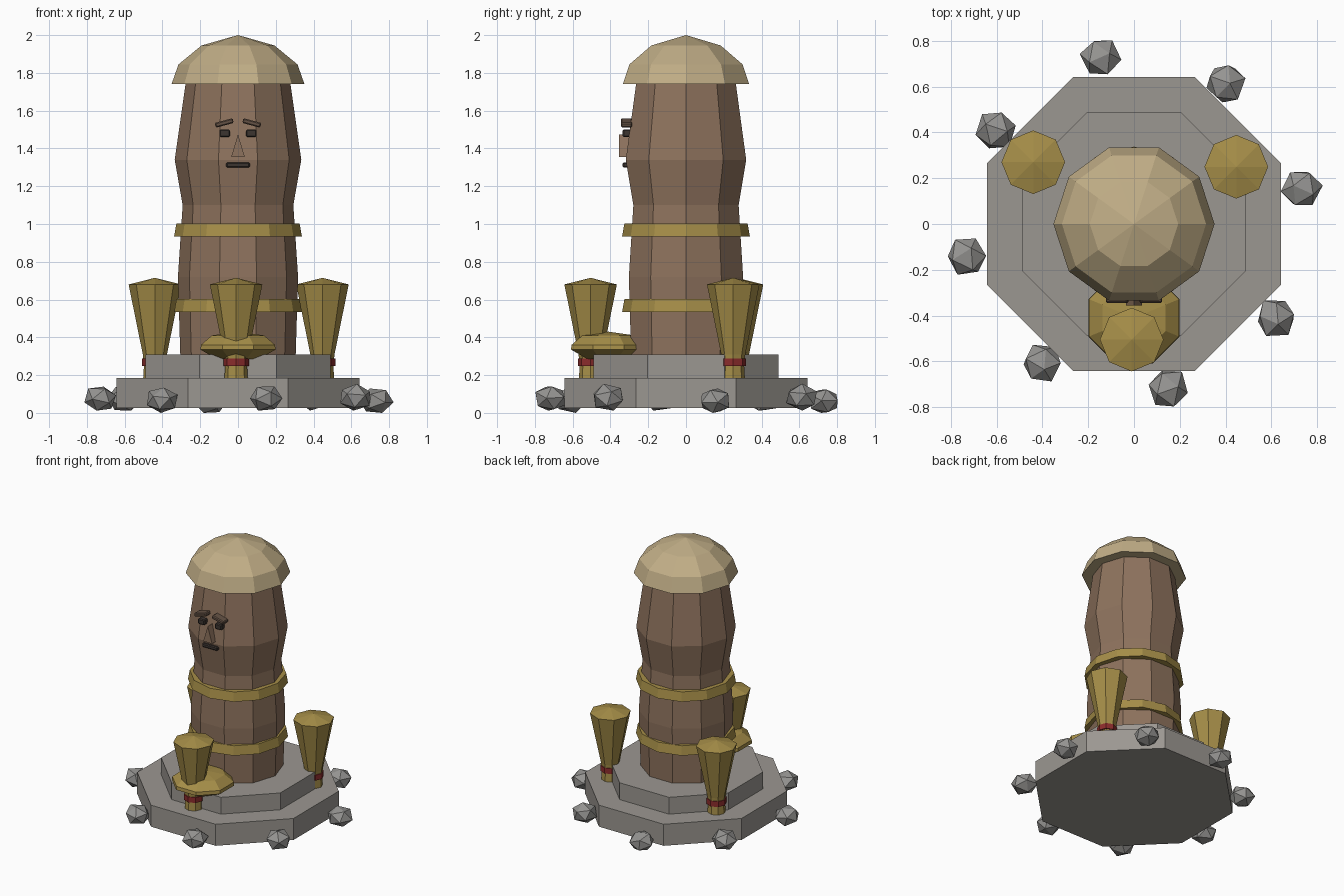
import bpy, bmesh, random
from math import sin, cos, pi, radians
from mathutils import Vector, Euler

if "Cube" in bpy.data.objects:
    bpy.data.objects.remove(bpy.data.objects["Cube"])

random.seed(4)


def material(name, r, g, b):
    m = bpy.data.materials.new(name)
    m.diffuse_color = (r, g, b, 1)
    m.use_nodes = True
    m.node_tree.nodes["Principled BSDF"].inputs["Base Color"].default_value = m.diffuse_color
    return m


WOOD = material("wood", 0.27, 0.17, 0.11)
BROW = material("brow_wood", 0.13, 0.085, 0.06)
DARK = material("dark", 0.045, 0.035, 0.03)
THATCH = material("thatch", 0.53, 0.42, 0.24)
GOLD = material("gold", 0.38, 0.27, 0.065)
RED = material("red", 0.26, 0.025, 0.025)
STONE = material("stone", 0.33, 0.31, 0.285)
ROCK = material("rock", 0.30, 0.295, 0.285)


def finish(name, bm, mat, loc=(0, 0, 0), rot=(0, 0, 0)):
    bmesh.ops.recalc_face_normals(bm, faces=bm.faces)
    me = bpy.data.meshes.new(name)
    bm.to_mesh(me)
    bm.free()
    me.materials.append(mat)
    ob = bpy.data.objects.new(name, me)
    ob.location, ob.rotation_euler = loc, rot
    bpy.context.collection.objects.link(ob)
    return ob


def lathe(name, profile, sides, mat, loc=(0, 0, 0), turn=0.0):
    """Faceted turned solid from (radius, z) points; radius 0 makes a tip."""
    bm = bmesh.new()
    rings = []
    for r, z in profile:
        n = 1 if r == 0 else sides
        rings.append([bm.verts.new((r * cos(turn + 2 * pi * i / sides),
                                    r * sin(turn + 2 * pi * i / sides), z)) for i in range(n)])
    for a, b in zip(rings, rings[1:]):
        for i in range(sides):
            j = (i + 1) % sides
            if len(b) == 1:
                bm.faces.new((a[i], a[j], b[0]))
            else:
                bm.faces.new((a[i], a[j], b[j], b[i]))
    for ring in (rings[0], rings[-1]):
        if len(ring) > 1:
            bm.faces.new(ring)
    return finish(name, bm, mat, loc)


def block(name, size, loc, mat, tilt=0.0, bevel=0.006):
    bm = bmesh.new()
    bmesh.ops.create_cube(bm, size=1)
    bmesh.ops.scale(bm, vec=size, verts=bm.verts)
    bmesh.ops.bevel(bm, geom=bm.edges[:], offset=bevel, segments=1, affect='EDGES')
    return finish(name, bm, mat, loc, (0, tilt, 0))


# Stepped octagonal plinth
lathe("lower_step", [(0.695, 0.025), (0.695, 0.185)], 8, STONE, turn=pi / 8)
lathe("upper_step", [(0.53, 0.18), (0.53, 0.31)], 8, STONE, turn=pi / 8)

# Carved post, cap and bands
lathe("post", [(0.305, 0.29), (0.318, 0.72), (0.293, 1.10), (0.335, 1.34), (0.275, 1.76)], 10, WOOD)
lathe("cap", [(0.352, 1.74), (0.315, 1.845), (0.193, 1.945), (0, 2.0)], 10, THATCH)
for name, z in (("upper_band", 0.935), ("lower_band", 0.535)):
    lathe(name, [(0.338, z), (0.326, z + 0.068)], 12, GOLD)

# Face
for side, s in (("left", -1), ("right", 1)):
    block(side + "_eye", (0.055, 0.05, 0.04), (s * 0.07, -0.31, 1.48), DARK)
    block(side + "_brow", (0.098, 0.06, 0.026), (s * 0.073, -0.315, 1.535), BROW, s * radians(15))
block("mouth", (0.125, 0.05, 0.028), (0, -0.31, 1.312), DARK)
bm = bmesh.new()
tri = [(-0.036, 1.355), (0.036, 1.355), (0, 1.475)]
front = bm.faces.new([bm.verts.new((x, -0.356, z)) for x, z in tri])
out = bmesh.ops.extrude_face_region(bm, geom=[front], use_keep_orig=True)
bmesh.ops.translate(bm, vec=(0, 0.07, 0), verts=[v for v in out["geom"] if isinstance(v, bmesh.types.BMVert)])
finish("nose", bm, WOOD)

# Torches with red bindings
for i, (x, y) in enumerate([(-0.01, -0.505), (-0.44, 0.27), (0.447, 0.25)]):
    lathe(f"torch_{i}", [(0.062, 0.18), (0.058, 0.25), (0.064, 0.31), (0.139, 0.68), (0, 0.715)],
          8, GOLD, (x, y, 0))
    lathe(f"torch_binding_{i}", [(0.068, 0.248), (0.068, 0.288)], 8, RED, (x, y, 0))

# Offering bowl
lathe("offering_bowl", [(0.12, 0.285), (0.215, 0.335), (0.212, 0.36), (0.15, 0.41), (0, 0.43)],
      8, GOLD, (0, -0.41, 0), pi / 8)

# Ring of loose rocks
spots = [(-0.145, 0.73), (0.4, 0.615), (-0.605, 0.41), (0.73, 0.155),
         (-0.73, -0.14), (0.62, -0.41), (-0.4, -0.61), (0.15, -0.72)]
for i, (x, y) in enumerate(spots):
    bm = bmesh.new()
    bmesh.ops.create_icosphere(bm, subdivisions=1, radius=0.092)
    spin = Euler([random.uniform(0, 6.28) for _ in range(3)]).to_matrix()
    for v in bm.verts:
        v.co = spin @ (v.co * random.uniform(0.93, 1.04))
        v.co.z *= 0.8
    low = min(v.co.z for v in bm.verts)
    finish(f"rock_{i}", bm, ROCK, (x, y, -low + (0.0 if i % 3 == 0 else 0.012)))
